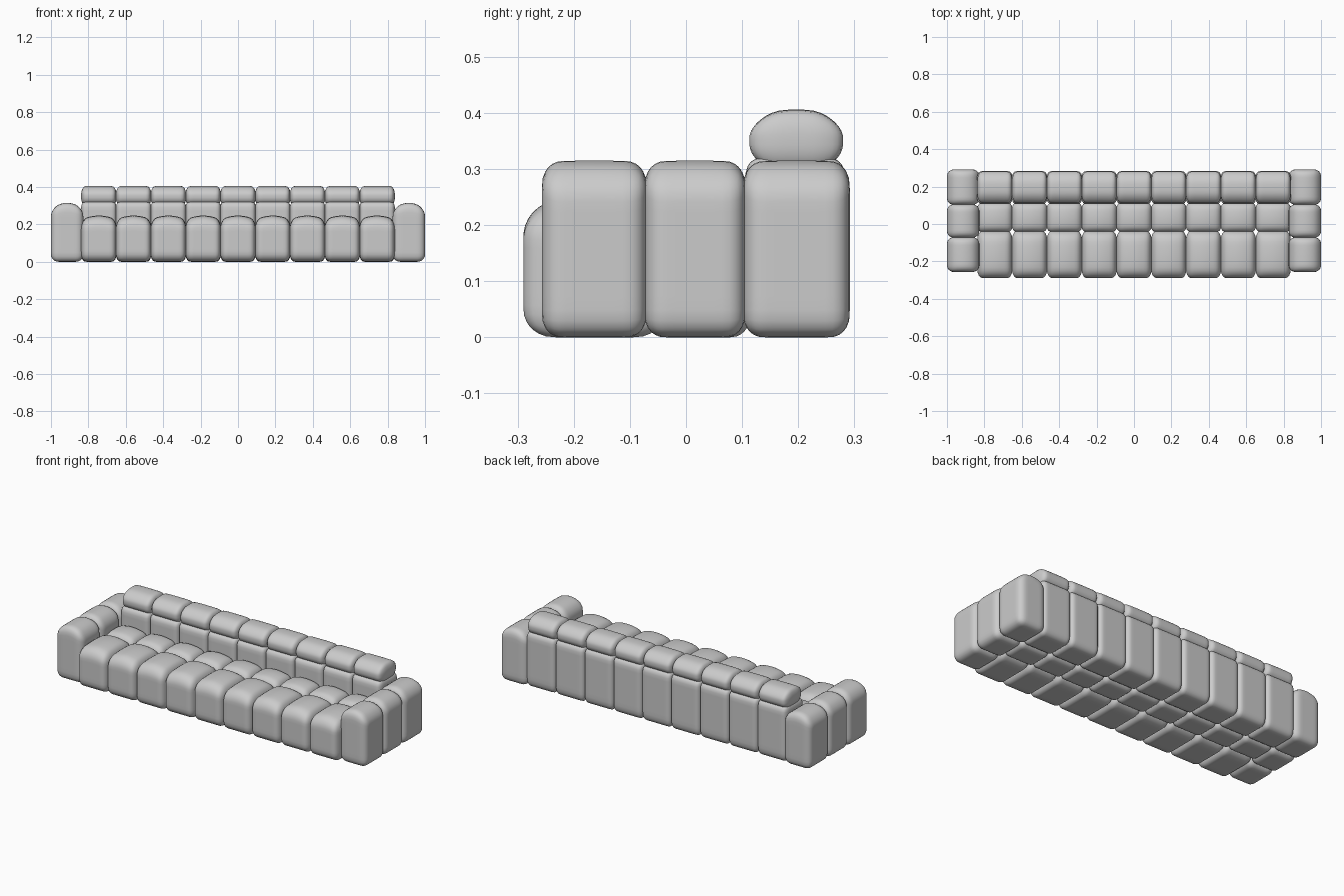
import bpy
import bmesh
from mathutils import Vector

if "Cube" in bpy.data.objects:
    bpy.data.objects.remove(bpy.data.objects["Cube"], do_unlink=True)

fabric = bpy.data.materials.new("light grey fabric")
fabric.use_nodes = True
GREY = (0.6, 0.6, 0.6, 1)
fabric.diffuse_color = GREY
fabric.node_tree.nodes["Principled BSDF"].inputs["Base Color"].default_value = GREY


def cushion(name, low, high, side, top, bottom, crown=(0, 0)):
    """Rounded box: side = corner radii in x and y, top/bottom = radii in z,
    crown = how far the top falls towards its x and y edges."""
    low, high = Vector(low), Vector(high)
    centre, half = (low + high) / 2, (high - low) / 2
    bm = bmesh.new()
    bmesh.ops.create_cube(bm, size=2)
    bmesh.ops.subdivide_edges(bm, edges=bm.edges[:], cuts=15, use_grid_fill=True)
    for v in bm.verts:
        radius = Vector((side[0], side[1], top if v.co.z > 0 else bottom))
        core, push = Vector(), Vector()
        for i in range(3):
            # Crowd the grid towards the rounded edges
            q = v.co[i] * (1.5 - 0.5 * v.co[i] ** 2) * half[i]
            limit = half[i] - radius[i]
            core[i] = max(-limit, min(limit, q))
            push[i] = (q - core[i]) / radius[i]
        if push.length > 0:
            push.normalize()
        p = core + Vector(a * b for a, b in zip(push, radius))
        if p.z > 0:
            drop = crown[0] * (p.x / half.x) ** 2 + crown[1] * (p.y / half.y) ** 2
            p.z -= drop * p.z / half.z
        v.co = p + centre
    for f in bm.faces:
        f.smooth = True
    mesh = bpy.data.meshes.new(name)
    bm.to_mesh(mesh)
    bm.free()
    mesh.materials.append(fabric)
    obj = bpy.data.objects.new(name, mesh)
    bpy.context.collection.objects.link(obj)


# Nine columns of seat, backrest and headroll cushions
COLUMNS = 9
WIDTH = 0.186
for i in range(COLUMNS):
    x = (i - (COLUMNS - 1) / 2) * WIDTH
    a, b = x - WIDTH / 2 - 0.002, x + WIDTH / 2 + 0.002
    n = i + 1
    cushion(f"front_seat_{n}", (a, -0.29, 0), (b, -0.036, 0.247),
            (0.03, 0.055), 0.06, 0.05, (0.022, 0.012))
    cushion(f"rear_seat_{n}", (a, -0.044, 0), (b, 0.115, 0.238),
            (0.03, 0.035), 0.04, 0.04, (0.02, 0.012))
    cushion(f"backrest_{n}", (a, 0.106, 0), (b, 0.283, 0.322),
            (0.025, 0.035), 0.03, 0.045)
    cushion(f"headroll_{n}", (a, 0.113, 0.3), (b, 0.28, 0.406),
            (0.025, 0.06), 0.05, 0.045, (0.002, 0.012))

# Three blocks for each arm
for label, s in (("left", 1), ("right", -1)):
    x0, x1 = sorted((s * 0.827, s))
    for part, y0, y1 in (("front", -0.257, -0.07),
                         ("middle", -0.074, 0.106),
                         ("rear", 0.102, 0.292)):
        cushion(f"{label}_arm_{part}", (x0, y0, 0), (x1, y1, 0.315),
                (0.04, 0.035), 0.042, 0.04, (0.035, 0.002))
